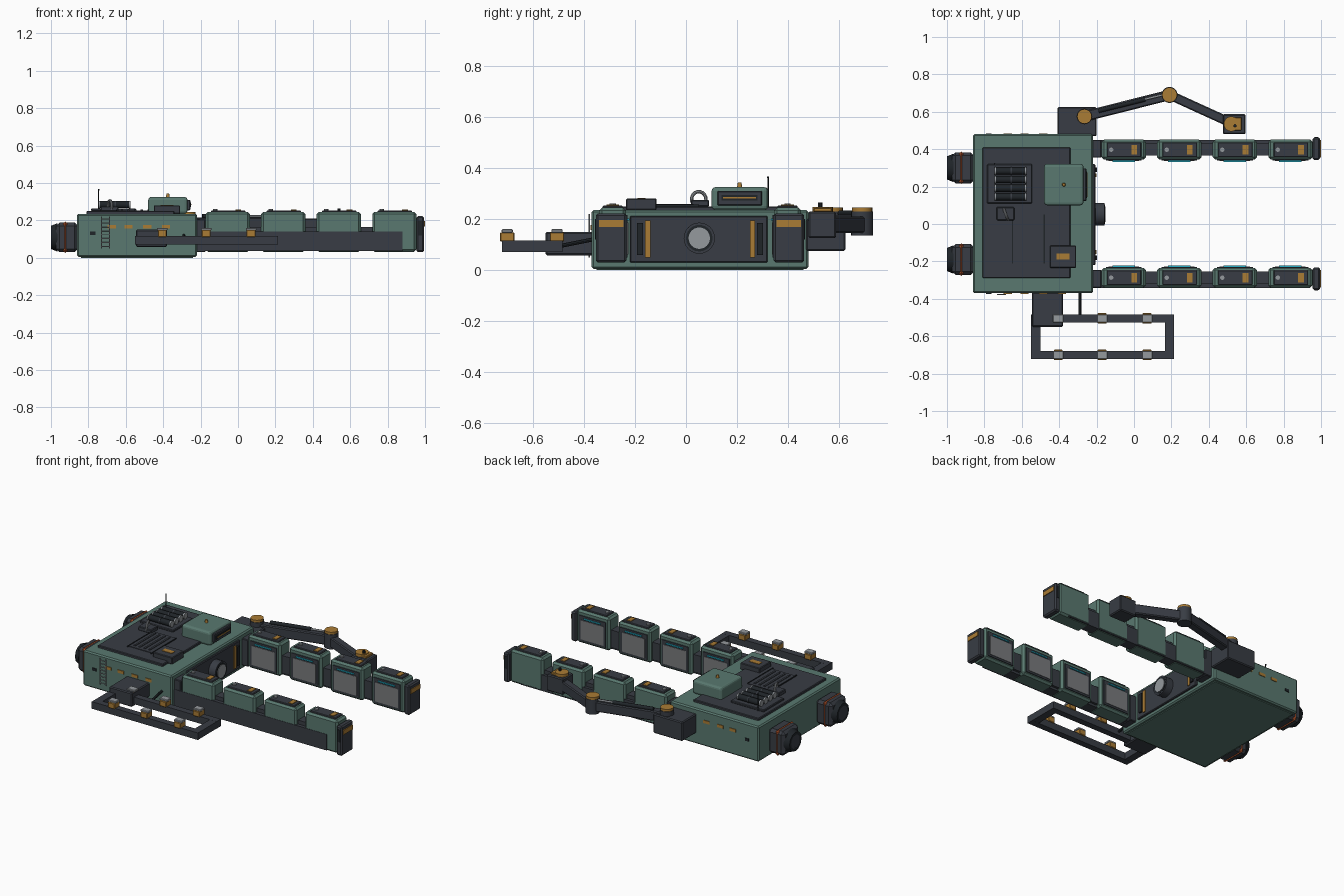
import bpy, math
from mathutils import Vector

def material(name, r, g, b):
    m = bpy.data.materials.new(name)
    m.diffuse_color = (r, g, b, 1)
    return m

GREEN = material("hull green", 0.10, 0.19, 0.16)
DARK = material("dark slate", 0.040, 0.046, 0.058)
BLACK = material("near black", 0.014, 0.018, 0.022)
GOLD = material("gold", 0.40, 0.20, 0.035)
ORANGE = material("burnt orange", 0.42, 0.085, 0.025)
GRAY = material("panel gray", 0.19, 0.195, 0.205)
LIGHT = material("light metal", 0.30, 0.32, 0.34)
CYAN = material("cyan glow", 0.02, 0.45, 0.60)
MID = 0.055   # centre line of the hull in y

def finish(o, name, mat, bevel=0.0, segs=1):
    o.name = name
    o.data.materials.append(mat)
    if bevel:
        b = o.modifiers.new("bevel", 'BEVEL')
        b.width, b.segments = bevel, segs
    return o

def box(name, x, y, z, mat, bevel=0.0, segs=1):
    """Box from (min, max) ranges."""
    bpy.ops.mesh.primitive_cube_add(size=1)
    o = bpy.context.object
    mid = Vector([sum(r) / 2 for r in (x, y, z)])
    size = [abs(r[1] - r[0]) for r in (x, y, z)]
    for v in o.data.vertices:
        v.co = Vector([c * s for c, s in zip(v.co, size)])
    o.location = mid
    return finish(o, name, mat, bevel, segs)

def rod(name, a, b, r, mat, r2=None, sides=20):
    """Cylinder or cone frustum from point a to point b."""
    a, b = Vector(a), Vector(b)
    bpy.ops.mesh.primitive_cone_add(vertices=sides, radius1=r, radius2=r if r2 is None else r2,
                                    depth=(b - a).length, location=(a + b) / 2)
    o = bpy.context.object
    o.rotation_euler = (b - a).to_track_quat('Z', 'Y').to_euler()
    if sides > 8:
        bpy.ops.object.shade_smooth_by_angle(angle=math.radians(35))
    return finish(o, name, mat)

def link(name, a, b, width, z, mat, bevel=0.006):
    """Flat box beam between two points in plan."""
    d = Vector(b) - Vector(a)
    o = box(name, (-d.length / 2, d.length / 2), (-width / 2, width / 2), z, mat, bevel)
    o.location.x, o.location.y = (a[0] + b[0]) / 2, (a[1] + b[1]) / 2
    o.rotation_euler.z = math.atan2(d.y, d.x)
    return o

# Hull
box("hull", (-0.86, -0.22), (-0.37, 0.48), (0.005, 0.235), GREEN, 0.008)
box("keel_plate", (-0.84, -0.24), (-0.35, 0.46), (0, 0.006), GREEN)
box("deck_plate", (-0.81, -0.34), (-0.29, 0.41), (0.23, 0.25), DARK, 0.004)
box("deck_panel", (-0.65, -0.48), (-0.20, 0.05), (0.25, 0.254), DARK)
for x in (-0.65, -0.48):
    box("deck_seam", (x - 0.003, x + 0.003), (-0.21, 0.05), (0.25, 0.257), BLACK)
for x in (-0.62, -0.585, -0.55, -0.515):
    box("deck_rib", (x - 0.006, x + 0.006), (-0.18, 0.03), (0.253, 0.258), DARK)

# Gas bottle rack, lifting ring and antenna on the deck
box("bottle_tray", (-0.785, -0.545), (0.11, 0.32), (0.248, 0.264), DARK, 0.004)
for i in range(4):
    y = 0.145 + i * 0.046
    rod("bottle", (-0.74, y, 0.284), (-0.58, y, 0.284), 0.019, BLACK, sides=16)
    for x in (-0.745, -0.66, -0.583):
        rod("bottle_band", (x, y, 0.284), (x + 0.008, y, 0.284), 0.0205, LIGHT if x != -0.66 else DARK, sides=16)
box("ring_base", (-0.735, -0.64), (0.02, 0.09), (0.248, 0.275), DARK, 0.004)
bpy.ops.mesh.primitive_torus_add(major_radius=0.03, minor_radius=0.007, major_segments=24,
                                 minor_segments=8, location=(-0.685, 0.05, 0.277),
                                 rotation=(0, math.pi / 2, math.radians(20)))
bpy.ops.object.shade_smooth_by_angle()
finish(bpy.context.object, "lifting_ring", LIGHT)
rod("antenna", (-0.745, 0.322, 0.24), (-0.745, 0.322, 0.36), 0.0025, BLACK, sides=8)
rod("antenna_tip", (-0.745, 0.322, 0.36), (-0.745, 0.322, 0.367), 0.004, BLACK, sides=8)

# Deck locker and cabin
box("deck_locker", (-0.45, -0.31), (-0.235, -0.115), (0.235, 0.28), DARK, 0.004)
box("locker_label", (-0.415, -0.345), (-0.19, -0.158), (0.278, 0.283), GOLD)
box("cabin", (-0.48, -0.27), (0.10, 0.322), (0.235, 0.325), GREEN, 0.016, 3)
box("cabin_visor", (-0.275, -0.255), (0.123, 0.298), (0.253, 0.31), DARK, 0.004)
box("visor_slot", (-0.256, -0.251), (0.14, 0.28), (0.272, 0.295), BLACK)
box("visor_strip", (-0.252, -0.248), (0.145, 0.275), (0.281, 0.287), GOLD)
rod("cabin_beacon", (-0.375, 0.21, 0.32), (-0.375, 0.21, 0.343), 0.011, GOLD, 0.007, 12)

# Bow face between the arms
box("bow_panel", (-0.225, -0.207), (-0.22, 0.32), (0.03, 0.212), DARK, 0.004)
for s in (-1, 1):
    y = MID + s * 0.205
    box("bow_strip", (-0.208, -0.201), (y - 0.01, y + 0.01), (0.05, 0.195), GOLD)
    box("bow_rail", (-0.208, -0.197), (MID + s * 0.235 - 0.012, MID + s * 0.235 + 0.012), (0.06, 0.185), BLACK)
rod("port_collar", (-0.21, 0.052, 0.125), (-0.158, 0.052, 0.125), 0.061, DARK, sides=24)
rod("port_rim", (-0.17, 0.052, 0.125), (-0.156, 0.052, 0.125), 0.052, BLACK, sides=24)
rod("port_lens", (-0.16, 0.052, 0.125), (-0.153, 0.052, 0.125), 0.042, LIGHT, sides=24)

# Hull side markings, hatch and ladder
for side in (-0.37, 0.48):
    for x in (-0.675, -0.585, -0.485, -0.385):
        box("side_dash", (x - 0.022, x + 0.022), (side - 0.004, side + 0.004), (0.157, 0.176), GOLD)
    box("side_port", (-0.79, -0.763), (side - 0.004, side + 0.004), (0.122, 0.14), BLACK)
for x in (-0.73, -0.687):
    rod("ladder_rail", (x, -0.378, 0.05), (x, -0.378, 0.22), 0.003, LIGHT, sides=8)
for i in range(8):
    z = 0.06 + i * 0.021
    rod("ladder_rung", (-0.73, -0.378, z), (-0.687, -0.378, z), 0.0025, LIGHT, sides=8)

# Engines at the stern
for s in (-1, 1):
    y = MID + s * 0.245
    box("engine_block", (-0.972, -0.855), (y - 0.083, y + 0.083), (0.03, 0.188), DARK, 0.018)
    box("engine_band", (-0.936, -0.911), (y - 0.087, y + 0.087), (0.025, 0.193), ORANGE, 0.018)
    rod("engine_nozzle", (-0.965, y, 0.109), (-1.0, y, 0.109), 0.076, BLACK, 0.062, 12)
    rod("nozzle_core", (-0.99, y, 0.109), (-1.0, y, 0.109), 0.045, DARK, sides=12)

# Two long arms carrying modules; s points outward
for s in (-1, 1):
    def yr(a, b):
        return tuple(sorted((MID + s * a, MID + s * b)))
    outer = 0.398 if s < 0 else 0.394
    box("arm_beam", (-0.22, 0.88), yr(0.325, outer), (0.035, 0.14), DARK)
    box("arm_spine", (-0.22, 0.96), yr(0.31, 0.375), (0.05, 0.165), DARK)
    box("arm_root", (-0.225, -0.175), yr(0.30, 0.395), (0.03, 0.205), DARK, 0.004)
    box("arm_end_cap", (0.955, 0.995), yr(0.288, 0.408), (0.03, 0.222), DARK, 0.008)
    box("end_cap_label", (0.992, 1.0), yr(0.30, 0.395), (0.168, 0.197), GOLD)
    box("end_cap_side_label", (0.965, 0.985), yr(0.405, 0.411), (0.12, 0.20), BLACK)
    for i in range(4):
        x = -0.055 + i * 0.297
        box("module", (x - 0.118, x + 0.118), yr(0.29, 0.396), (0.032, 0.245), GREEN, 0.012)
        box("module_lid", (x - 0.09, x + 0.095), yr(0.302, 0.382), (0.24, 0.253), DARK, 0.004)
        box("lid_label", (x + 0.042, x + 0.072), yr(0.317, 0.367), (0.25, 0.257), GOLD)
        rod("lid_knob", (x - 0.067, MID + s * 0.342, 0.25), (x - 0.067, MID + s * 0.342, 0.26), 0.012, LIGHT, sides=10)
        box("screen_frame", (x - 0.096, x + 0.096), yr(0.284, 0.293), (0.05, 0.215), DARK)
        box("screen", (x - 0.082, x + 0.082), yr(0.281, 0.289), (0.062, 0.187), GRAY)
        box("screen_light", (x - 0.06, x + 0.06), yr(0.277, 0.286), (0.195, 0.203), CYAN)

# Cargo frame on the front side
box("frame_mount", (-0.545, -0.38), (-0.55, -0.365), (0.058, 0.15), DARK, 0.006)
for y in (-0.505, -0.70):
    box("frame_rail", (-0.55, 0.215), (y - 0.021, y + 0.021), (0.07, 0.116), DARK)
    for x in (-0.405, -0.17, 0.07):
        box("clamp_block", (x - 0.024, x + 0.024), (y - 0.028, y + 0.028), (0.112, 0.148), GOLD, 0.003)
        box("clamp_pad", (x - 0.028, x + 0.028), (y - 0.022, y + 0.022), (0.146, 0.16), LIGHT, 0.003)
for x in (-0.525, 0.19):
    box("frame_end", (x - 0.025, x + 0.025), (-0.72, -0.485), (0.0705, 0.1155), DARK)
rod("frame_strut", (-0.29, -0.365, 0.12), (-0.29, -0.50, 0.093), 0.008, BLACK, sides=8)

# Folding crane on the back side
SHOULDER, ELBOW, WRIST = (-0.265, 0.575), (0.19, 0.69), (0.53, 0.535)
box("crane_base", (-0.41, -0.20), (0.47, 0.625), (0.075, 0.20), DARK, 0.006)
link("crane_upper_link", SHOULDER, ELBOW, 0.056, (0.15, 0.215), DARK)
link("crane_fore_link", ELBOW, WRIST, 0.05, (0.145, 0.21), DARK)
for name, p, r, z0 in (("shoulder", SHOULDER, 0.042, 0.14), ("elbow", ELBOW, 0.043, 0.135)):
    rod(name + "_joint", (*p, z0), (*p, 0.23), r, DARK, sides=20)
    rod(name + "_cap", (*p, 0.23), (*p, 0.245), r - 0.003, GOLD, sides=20)
rod("crane_piston_sleeve", (-0.19, 0.605, 0.222), (0.06, 0.667, 0.222), 0.012, BLACK, sides=12)
rod("crane_piston_rod", (0.05, 0.665, 0.222), (0.15, 0.689, 0.222), 0.006, LIGHT, sides=12)
box("crane_wrist", (0.475, 0.597), (0.48, 0.587), (0.125, 0.23), DARK, 0.006)
rod("wrist_cap", (0.52, 0.535, 0.228), (0.52, 0.535, 0.248), 0.04, GOLD, sides=20)
box("wrist_plate", (0.525, 0.575), (0.50, 0.57), (0.228, 0.244), GOLD, 0.003)
rod("wrist_knob", (0.54, 0.525, 0.24), (0.54, 0.525, 0.264), 0.009, BLACK, sides=10)
